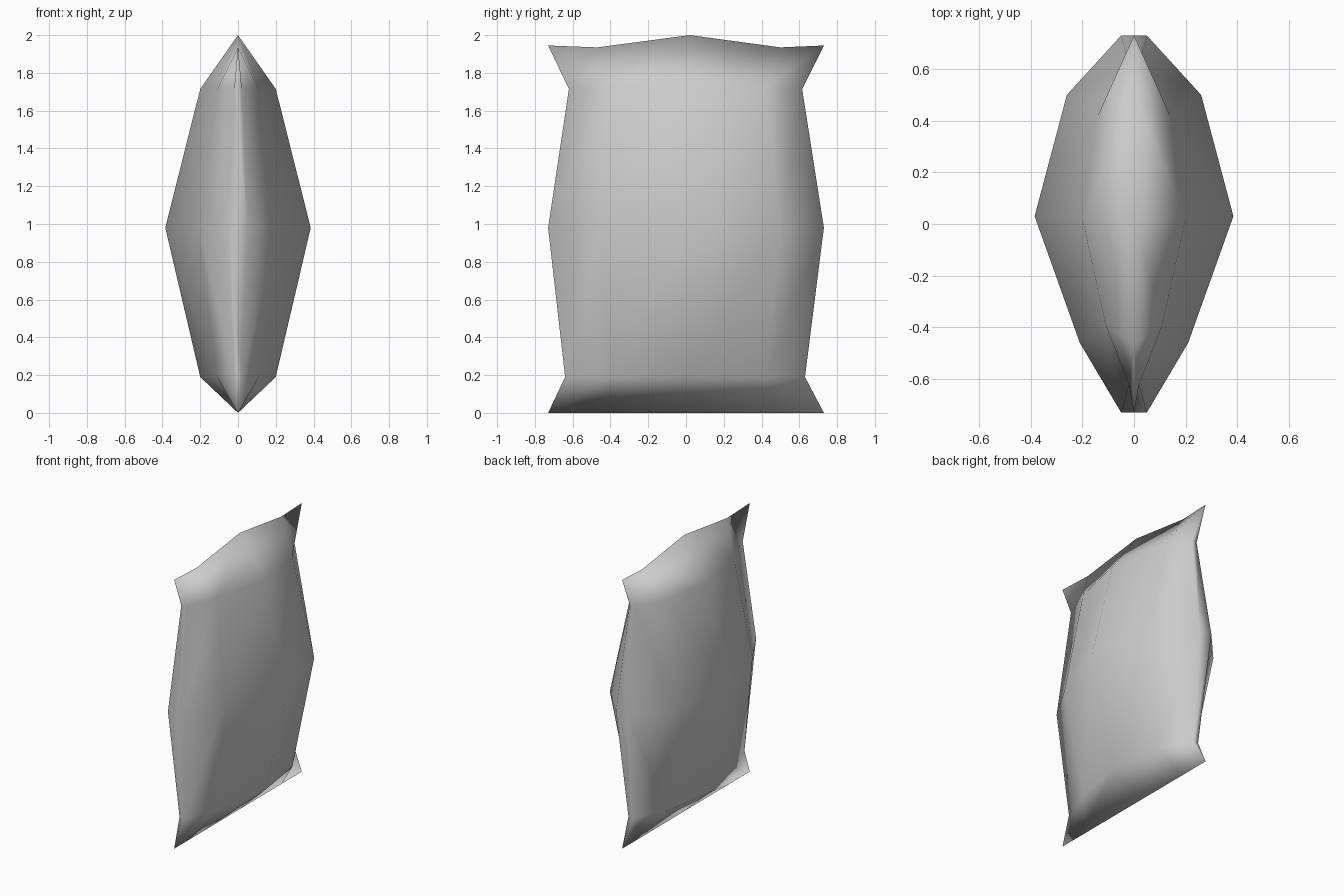
import bpy
import bmesh

default_cube = bpy.data.objects.get("Cube")
if default_cube:
    bpy.data.objects.remove(default_cube, do_unlink=True)

# One plain fabric colour
fabric = bpy.data.materials.new("light_grey_fabric")
fabric.use_nodes = True
colour = (0.6, 0.6, 0.6, 1.0)
fabric.diffuse_color = colour
fabric.node_tree.nodes["Principled BSDF"].inputs["Base Color"].default_value = colour

# Rows from bottom seam to top seam: y positions, heights, half thickness
bottom_seam = ((-.73, -.48, .02, .5, .73), (0, 0, 0, 0, 0), (0, 0, 0, 0, 0))
lower_row = ((-.64, -.39, .02, .42, .63), (.19,) * 5, (.02, .11, .2, .14, .02))
middle_row = ((-.73, -.46, .03, .5, .73), (.98,) * 5, (.05, .21, .385, .26, .05))
upper_row = ((-.62, -.39, .02, .42, .615), (1.715,) * 5, (.02, .11, .2, .14, .02))
top_seam = ((-.73, -.47, .02, .5, .73), (1.945, 1.935, 2, 1.935, 1.945), (0, 0, 0, 0, 0))
rows = (bottom_seam, lower_row, middle_row, upper_row, top_seam)


def build_panel(bm, side):
    """Add one bulging panel and return its grid of vertices."""
    grid = [[bm.verts.new((side * x, y, z)) for y, z, x in zip(*row)] for row in rows]
    for low, high in zip(grid, grid[1:]):
        for i in range(len(low) - 1):
            bm.faces.new((low[i], low[i + 1], high[i + 1], high[i]))
    return grid


bm = bmesh.new()
left_grid = build_panel(bm, 1)
right_grid = build_panel(bm, -1)

# Narrow side gussets join the two panels
for column in (0, -1):
    for r in range(len(rows) - 1):
        a, b = left_grid[r][column], left_grid[r + 1][column]
        c, d = right_grid[r + 1][column], right_grid[r][column]
        bm.faces.new((a, b, c, d))

# Close the top and bottom seams
bmesh.ops.remove_doubles(bm, verts=bm.verts[:], dist=0.001)
bmesh.ops.recalc_face_normals(bm, faces=bm.faces[:])
for face in bm.faces:
    face.smooth = True

mesh = bpy.data.meshes.new("pillow_pouch")
bm.to_mesh(mesh)
bm.free()
mesh.materials.append(fabric)
pouch = bpy.data.objects.new("pillow_pouch", mesh)
bpy.context.collection.objects.link(pouch)
